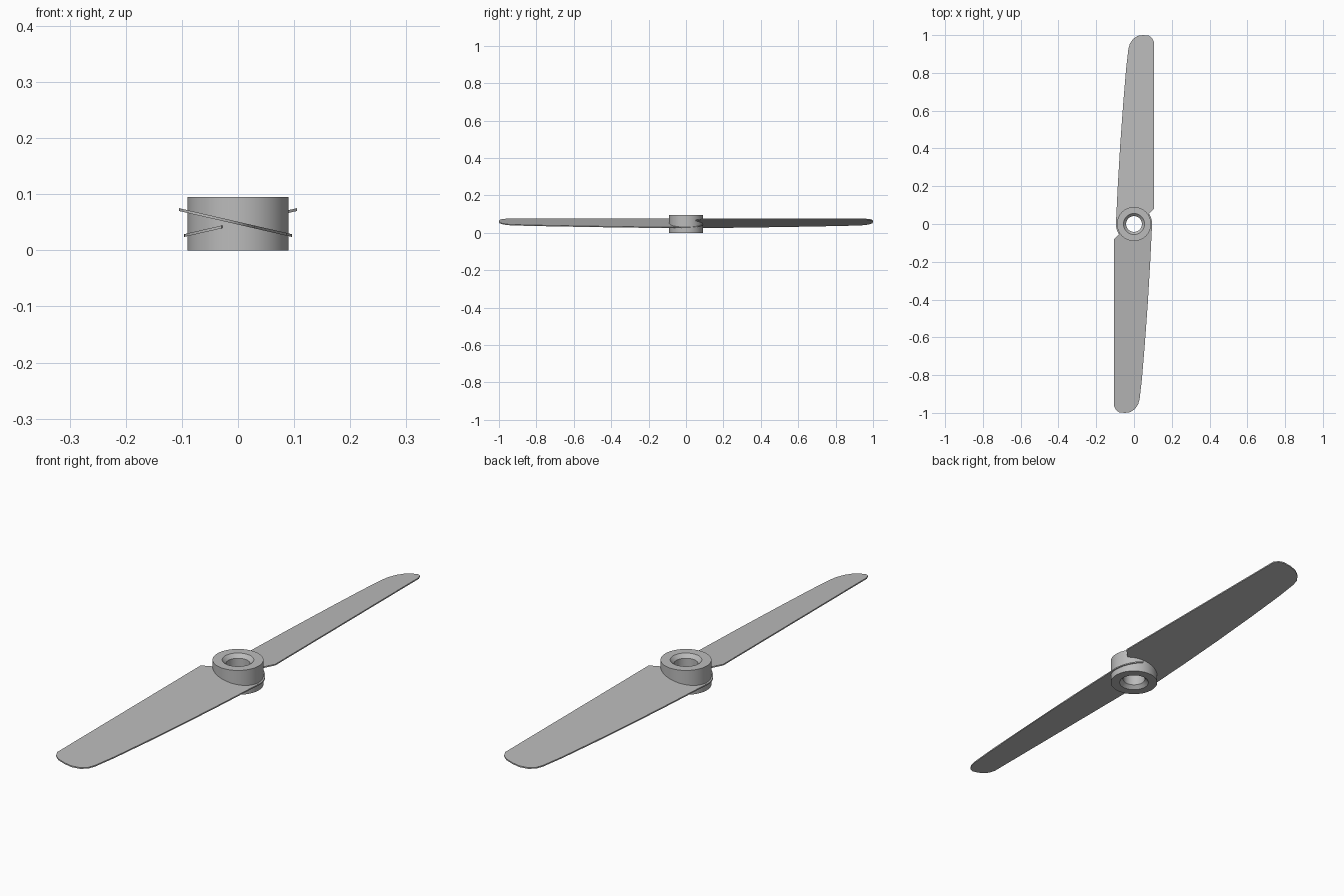
import bpy, bmesh
from math import sin, cos, pi, radians

cube = bpy.data.objects.get("Cube")
if cube:
    bpy.data.objects.remove(cube)

grey = bpy.data.materials.new("light grey")
grey.use_nodes = True
colour = (0.5, 0.5, 0.5, 1)
grey.diffuse_color = colour
grey.node_tree.nodes["Principled BSDF"].inputs["Base Color"].default_value = colour


def add_object(name, bm):
    bmesh.ops.recalc_face_normals(bm, faces=bm.faces)
    mesh = bpy.data.meshes.new(name)
    bm.to_mesh(mesh)
    bm.free()
    mesh.materials.append(grey)
    obj = bpy.data.objects.new(name, mesh)
    bpy.context.collection.objects.link(obj)
    bpy.ops.object.select_all(action="DESELECT")
    obj.select_set(True)
    bpy.context.view_layer.objects.active = obj
    bpy.ops.object.shade_smooth_by_angle(angle=radians(30))
    return obj


def arc(radius, start, end, steps):
    angles = [radians(start + (end - start) * i / steps) for i in range(steps + 1)]
    return [(radius * cos(a), radius * sin(a)) for a in angles]


# Hub: a ring with a countersunk bore at both ends
HEIGHT, SIDES = 0.095, 64
profile = [(0.09, 0), (0.09, HEIGHT), (0.056, HEIGHT),
           (0.042, HEIGHT - 0.014), (0.042, 0.014), (0.056, 0)]
bm = bmesh.new()
rings = [[bm.verts.new((r * cos(2 * pi * i / SIDES), r * sin(2 * pi * i / SIDES), z))
          for i in range(SIDES)] for r, z in profile]
for k, ring in enumerate(rings):
    following = rings[(k + 1) % len(rings)]
    for i in range(SIDES):
        j = (i + 1) % SIDES
        bm.faces.new((ring[i], ring[j], following[j], following[i]))
add_object("hub", bm)

# Blade outline: tip and edges, then a collar wrapped around the hub
tip = [(-0.086, 0.2), (-0.073, 0.42), (-0.057, 0.64), (-0.042, 0.82), (-0.03, 0.925),
       (-0.022, 0.955), (-0.005, 0.98), (0.02, 0.996), (0.048, 1.0), (0.078, 0.997),
       (0.095, 0.985), (0.105, 0.965), (0.105, 0.08), (0.077, 0.052)]
outline = tip + arc(0.07, 34, 252, 24) + arc(0.096, 252, 172, 16)
SLOPE, THICK = 0.23, 0.005


def blade(name, side):
    bm = bmesh.new()
    verts = [bm.verts.new((side * x, side * y, HEIGHT / 2 + 0.001 + SLOPE * x - THICK / 2))
             for x, y in outline]
    face = bm.faces.new(verts)
    result = bmesh.ops.extrude_face_region(bm, geom=[face], use_keep_orig=True)
    moved = [v for v in result["geom"] if isinstance(v, bmesh.types.BMVert)]
    bmesh.ops.translate(bm, verts=moved, vec=(0, 0, THICK))
    add_object(name, bm)


blade("rear_blade", 1)
blade("front_blade", -1)
